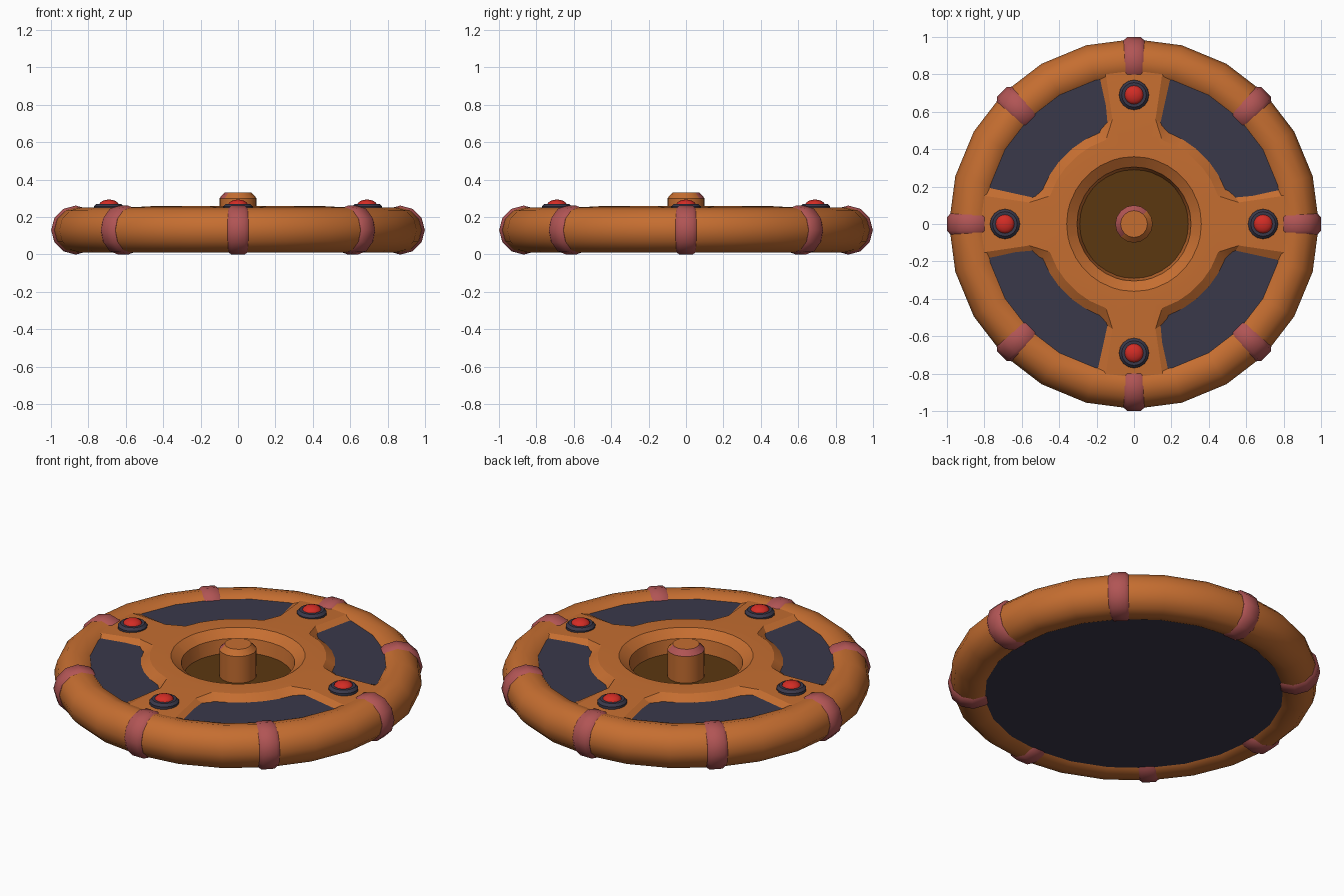
import bpy, bmesh, math
from math import sin, cos, pi, radians, atan2, hypot

old = bpy.data.objects.get("Cube")
if old:
    bpy.data.objects.remove(old)


def material(name, rgb):
    m = bpy.data.materials.new(name)
    m.use_nodes = True
    m.diffuse_color = (*rgb, 1)
    m.node_tree.nodes["Principled BSDF"].inputs["Base Color"].default_value = (*rgb, 1)
    return m


ORANGE = material("orange", (0.56, 0.155, 0.03))
SLATE = material("dark slate", (0.042, 0.040, 0.068))
PINK = material("dusty pink", (0.44, 0.09, 0.09))
RED = material("red", (0.65, 0.025, 0.018))
BROWN = material("dark brown", (0.105, 0.038, 0.005))


def loft(name, loops, mats, closed=False, cap_start=False, cap_end=False, angle=35, rule=None):
    """Skin a list of point loops; optionally join the last loop to the first."""
    bm = bmesh.new()
    rows = [[bm.verts.new(p) for p in loop] for loop in loops]
    n = len(rows[0])
    pairs = list(zip(rows, rows[1:])) + ([(rows[-1], rows[0])] if closed else [])
    for a, b in pairs:
        for i in range(n):
            j = (i + 1) % n
            bm.faces.new((a[i], a[j], b[j], b[i]))
    if cap_start:
        bm.faces.new(rows[0][::-1])
    if cap_end:
        bm.faces.new(rows[-1])
    bmesh.ops.recalc_face_normals(bm, faces=bm.faces)
    if rule:
        for f in bm.faces:
            f.material_index = rule(f)
    mesh = bpy.data.meshes.new(name)
    bm.to_mesh(mesh)
    bm.free()
    ob = bpy.data.objects.new(name, mesh)
    bpy.context.collection.objects.link(ob)
    for m in mats:
        mesh.materials.append(m)
    bpy.ops.object.select_all(action='DESELECT')
    ob.select_set(True)
    bpy.context.view_layer.objects.active = ob
    bpy.ops.object.shade_smooth_by_angle(angle=radians(angle))
    return ob


def circle(r, z, n=24, x=0, y=0):
    return [(x + r * cos(2 * pi * i / n), y + r * sin(2 * pi * i / n), z) for i in range(n)]


def tube_section(a, r, offset=0, n=12):
    """Cross-section of the rim at angle a, shifted along the tangent."""
    pts = []
    for i in range(n):
        t = 2 * pi * i / n
        rad = RIM_R + r * cos(t)
        pts.append((rad * cos(a) - offset * sin(a), rad * sin(a) + offset * cos(a), RIM_Z + r * sin(t)))
    return pts


# Outer rim tube
RIM_R, RIM_Z = 0.868, 0.13
loft("rim_tube", [tube_section(2 * pi * i / 24, 0.121) for i in range(24)], [ORANGE], closed=True, angle=40)

# Eight bands wrapped round the rim
for k in range(8):
    a = k * pi / 4
    steps = [(-0.055, 0.115), (-0.036, 0.131), (0.036, 0.131), (0.055, 0.115)]
    loft(f"rim_band_{k + 1}", [tube_section(a, r, o) for o, r in steps], [PINK],
         cap_start=True, cap_end=True, angle=40)

# Underside and recessed panel ring
loft("underside", [circle(0.83, 0.03), circle(0.83, 0.06)], [SLATE], cap_start=True, cap_end=True)
loft("panel_ring", [circle(0.44, 0.224, 48), circle(0.83, 0.224, 48)], [SLATE])


# Hub plate with four spokes and a central well
def polar(r, deg):
    return (r * cos(radians(deg)), r * sin(radians(deg)))


def quarter(half):
    """Mirror one half spoke and add the arc to the next spoke."""
    arc_r = hypot(*half[-1])
    mirrored = [(x, -y) for x, y in reversed(half)]
    return mirrored + [(0.83, 0)] + half + [polar(arc_r, d) for d in (30, 40, 50, 60)]


def spin(points):
    return [(x * cos(q * pi / 2) - y * sin(q * pi / 2), x * sin(q * pi / 2) + y * cos(q * pi / 2))
            for q in range(4) for x, y in points]


upper = spin(quarter([(0.83, 0.155), (0.56, 0.115), (0.45, 0.15)]))
lower = spin(quarter([(0.83, 0.212), (0.54, 0.148), (0.495, 0.19)]))


def ring(r, z):
    return [(r * cos(atan2(y, x)), r * sin(atan2(y, x)), z) for x, y in upper]


def plate_height(x, y):
    return 0.26 - 0.055 * max(0, hypot(x, y) - 0.42)


loft("hub_plate",
     [ring(0.29, 0.14), ring(0.305, 0.22), ring(0.36, 0.26), ring(0.42, 0.26),
      [(x, y, plate_height(x, y)) for x, y in upper],
      [(x, y, 0.218) for x, y in lower]],
     [ORANGE], angle=25)
loft("well_floor", [circle(0.3, 0.135, 32), circle(0.295, 0.142, 32)], [BROWN], cap_start=True, cap_end=True)

# Central post, its bevel half pink
loft("centre_post", [circle(0.1, 0.13, 16), circle(0.1, 0.3, 16), circle(0.072, 0.33, 16)],
     [ORANGE, PINK], cap_start=True, cap_end=True,
     rule=lambda f: int(0.3 < f.calc_center_median().z < 0.325
                        and f.calc_center_median().y > f.calc_center_median().x))

# Four buttons on the spokes
for k in range(4):
    x, y = 0.69 * cos(k * pi / 2), 0.69 * sin(k * pi / 2)
    loft(f"button_base_{k + 1}",
         [circle(r, z, 16, x, y) for r, z in ((0.08, 0.22), (0.08, 0.256), (0.066, 0.27))],
         [SLATE], cap_start=True, cap_end=True)
    loft(f"button_dome_{k + 1}",
         [circle(0.052 * cos(t), 0.265 + 0.028 * sin(t), 16, x, y) for t in (0, 0.4, 0.8, 1.2, 1.5)],
         [RED], cap_start=True, cap_end=True, angle=60)
